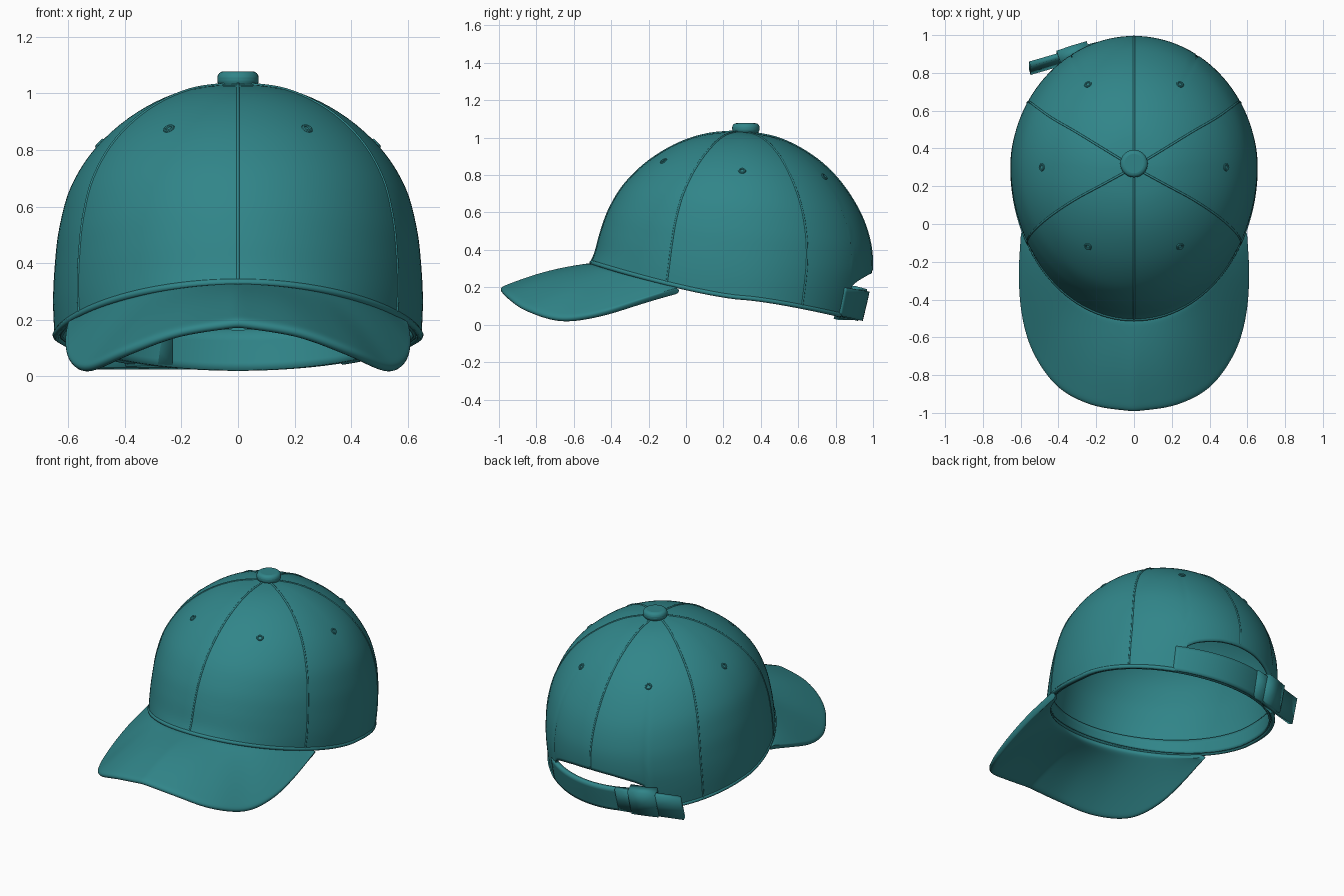
import bpy, bmesh, math
from mathutils import Vector

if "Cube" in bpy.data.objects:
    bpy.data.objects.remove(bpy.data.objects["Cube"])

teal = bpy.data.materials.new("teal_fabric")
teal.diffuse_color = (0.03, 0.235, 0.25, 1)
teal.use_nodes = True
teal.node_tree.nodes["Principled BSDF"].inputs["Base Color"].default_value = teal.diffuse_color

# Crown profiles from rim to apex: (distance from the crown axis, height)
CY = 0.3
FRONT = [(.81, .33), (.785, .39), (.755, .50), (.71, .62), (.63, .75), (.50, .875), (.34, .97), (.18, 1.02), (0, 1.035)]
BACK = [(.64, .02), (.675, .17), (.695, .30), (.685, .44), (.63, .60), (.52, .77), (.38, .90), (.20, .995), (0, 1.035)]
SIDE = [(.648, .14), (.653, .26), (.648, .38), (.632, .52), (.59, .67), (.50, .81), (.36, .93), (.19, 1.01), (0, 1.035)]
TOP = len(FRONT) - 1


def spline(pts, u):
    """Smooth curve through points, u counted in points."""
    n = len(pts) - 1
    i = min(int(u), n - 1)
    t = u - i
    a, b, c, d = (Vector(pts[min(max(k, 0), n)]) for k in range(i - 1, i + 3))
    return 0.5 * (2 * b + (c - a) * t + (2 * a - 5 * b + 4 * c - d) * t * t + (3 * b - a - 3 * c + d) * t ** 3)


def crown_point(th, u, off=0.0):
    c, s = math.cos(th), math.sin(th)
    side = spline(SIDE, u)
    end = spline(FRONT if s < 0 else BACK, u)
    k = abs(s) ** 1.3
    return Vector(((side.x + off) * c, CY + (end.x + off) * s, side.y * (1 - k) + end.y * k))


def finish(ob, angle=40):
    ob.data.materials.append(teal)
    bpy.ops.object.select_all(action='DESELECT')
    ob.select_set(True)
    bpy.context.view_layer.objects.active = ob
    if ob.type == 'MESH':
        bpy.ops.object.shade_smooth_by_angle(angle=math.radians(angle))
    return ob


def sheet(name, rows, thick, closed=False, rounded=False):
    """Surface through rows of points, thickened inwards."""
    bm = bmesh.new()
    vs = [[bm.verts.new(p) for p in r] for r in rows]
    n = len(rows)
    for i in range(n if closed else n - 1):
        a, b = vs[i], vs[(i + 1) % n]
        for j in range(len(a) - 1):
            bm.faces.new((a[j], b[j], b[j + 1], a[j + 1]))
    bmesh.ops.remove_doubles(bm, verts=bm.verts, dist=0.0002)
    me = bpy.data.meshes.new(name)
    bm.to_mesh(me)
    bm.free()
    ob = bpy.data.objects.new(name, me)
    bpy.context.collection.objects.link(ob)
    finish(ob)
    m = ob.modifiers.new("thickness", 'SOLIDIFY')
    m.thickness, m.offset = thick, -1
    if rounded:
        m = ob.modifiers.new("rounding", 'SUBSURF')
        m.levels = m.render_levels = 2
    return ob


def tube(name, pts, radius):
    cu = bpy.data.curves.new(name, 'CURVE')
    cu.dimensions = '3D'
    cu.bevel_depth, cu.bevel_resolution = radius, 2
    sp = cu.splines.new('POLY')
    sp.points.add(len(pts) - 1)
    for q, p in zip(sp.points, pts):
        q.co = (*p, 1)
    ob = bpy.data.objects.new(name, cu)
    bpy.context.collection.objects.link(ob)
    return finish(ob)


# Crown, with an arched opening at the back
ARCH = 0.35


def start_u(th):
    p = crown_point(th, 1)
    if math.sin(th) < 0 or abs(p.x) > ARCH:
        return 0.0
    goal = 0.17 + 0.105 * math.sqrt(1 - (p.x / ARCH) ** 2)
    u = 0.0
    while crown_point(th, u).z < goal:
        u += 0.01
    return u


N, M = 144, 40
rows = []
for i in range(N):
    th = 2 * math.pi * i / N
    u0 = start_u(th)
    rows.append([crown_point(th, u0 + (TOP - u0) * j / M) for j in range(M + 1)])
sheet("crown", rows, 0.018, closed=True)

# Inner sweatband
sheet("sweatband", [[crown_point(2 * math.pi * i / 96, 0.95 * j / 4, -0.02) for j in range(5)]
                    for i in range(96)], 0.01, closed=True)

# Curved brim: from the crown rim out to the edge
EDGE = [(0, -1, .20), (.22, -.968, .165), (.41, -.87, .095), (.54, -.69, .037),
        (.60, -.49, .058), (.615, -.27, .125), (.60, -.04, .20)]
rows = []
for i in range(24, -25, -1):
    t = abs(i) / 24
    sign = 1 if i >= 0 else -1
    out = spline(EDGE, 6 * t)
    out.x *= sign
    inn = crown_point(-math.pi / 2 + sign * t * math.radians(64), 0.05, -0.012)
    rows.append([inn.lerp(out, j / 10) + Vector((0, 0, 0.02 * math.sin(math.pi * j / 10) * (1 - t)))
                 for j in range(11)])
sheet("brim", rows, 0.038, rounded=True)

# Piped hem along the rim, stopping at the back strap
tube("rim_piping", [crown_point(math.radians(125 + 290 * i / 96), 0.08, -0.006) for i in range(97)], 0.013)

# Seams between the six panels
for k in range(6):
    th = math.radians(30 + 60 * k)
    u0 = start_u(th) + 0.1
    tube("panel_seam", [crown_point(th, u0 + (TOP - u0) * i / 40, -0.002) for i in range(41)], 0.006)

# Eyelets in the middle of each panel
for k in range(6):
    th, u = math.radians(60 * k), 5.1
    p = crown_point(th, u)
    n = (crown_point(th + .02, u) - p).cross(crown_point(th, u + .05) - p).normalized()
    bpy.ops.mesh.primitive_torus_add(major_radius=0.015, minor_radius=0.006, major_segments=16,
                                     minor_segments=8, location=p, rotation=n.to_track_quat('Z', 'Y').to_euler())
    bpy.context.object.name = "eyelet"
    finish(bpy.context.object)

# Top button
bpy.ops.mesh.primitive_cylinder_add(vertices=32, radius=0.073, depth=0.055, location=(0, 0.32, 1.05))
button = bpy.context.object
button.name = "top_button"
finish(button, 60)
m = button.modifiers.new("rounding", 'BEVEL')
m.width, m.segments = 0.022, 4

# Back strap under the opening
sheet("back_strap", [[crown_point(math.radians(54 + 72 * i / 40), 1.05 * j / 6, 0.005) for j in range(7)]
                     for i in range(41)], 0.025)


def leaning_plate(name, plan, low, high, thick):
    """Upright strip along a plan path, leaning like the strap."""
    sheet(name, [[Vector((x, y - 0.045 * (1 - k), low + (high - low) * k)) for k in (0, .5, 1)]
                 for x, y in plan], thick)


# Loose strap end and its buckle
leaning_plate("strap_end", [(-.16, .972), (-.25, .95), (-.40, .905), (-.555, .86)], .025, .18, .028)
leaning_plate("strap_buckle", [(-.25, .968), (-.33, .945), (-.41, .917)], .025, .19, .07)
